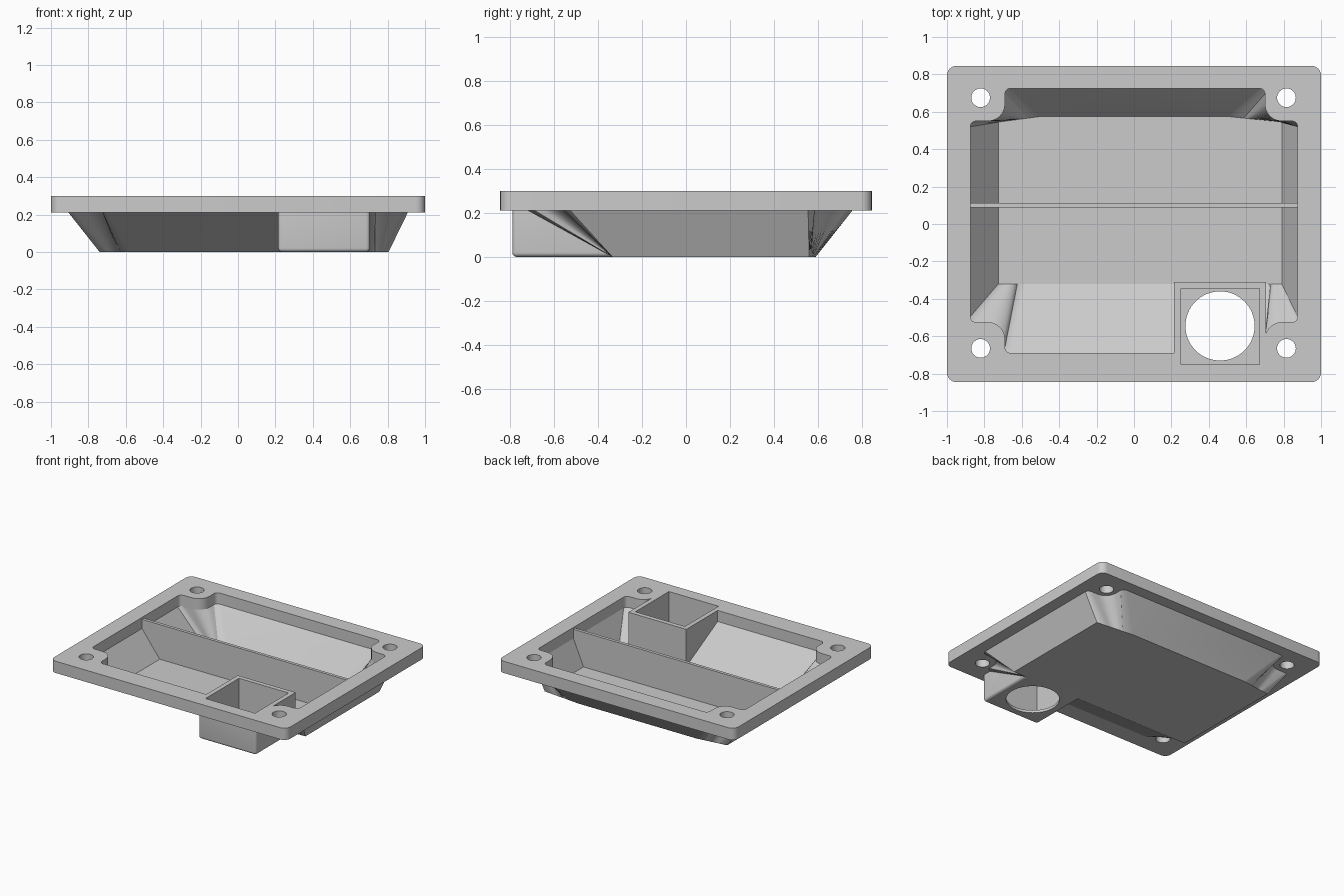
import bpy, bmesh, math
from mathutils import Vector

if "Cube" in bpy.data.objects:
    bpy.data.objects.remove(bpy.data.objects["Cube"])

metal = bpy.data.materials.new("grey_metal")
metal.diffuse_color = (0.6, 0.6, 0.6, 1)
metal.use_nodes = True
metal.node_tree.nodes["Principled BSDF"].inputs["Base Color"].default_value = metal.diffuse_color

FLANGE_Z, TOP_Z = 0.21, 0.30


def make(name, bm):
    bmesh.ops.recalc_face_normals(bm, faces=bm.faces)
    me = bpy.data.meshes.new(name)
    bm.to_mesh(me)
    bm.free()
    ob = bpy.data.objects.new(name, me)
    bpy.context.collection.objects.link(ob)
    me.materials.append(metal)
    return ob


def fillet(prev, p, nxt, r, n=7):
    """Points of a right-angle corner rounded with radius r."""
    p = Vector(p)
    a = (Vector(prev) - p).normalized()
    b = (Vector(nxt) - p).normalized()
    c = p + (a + b) * r
    pts = []
    for i in range(n):
        t = math.pi / 2 * i / (n - 1)
        pts.append(c - b * r * math.cos(t) - a * r * math.sin(t))
    return pts


def rounded(poly, radii):
    n = len(poly)
    return [fillet(poly[i - 1], poly[i], poly[(i + 1) % n], radii[i]) for i in range(n)]


def flat(groups):
    return [p for g in groups for p in g]


def prism(name, pts, z0, z1):
    bm = bmesh.new()
    lo = [bm.verts.new((p[0], p[1], z0)) for p in pts]
    hi = [bm.verts.new((p[0], p[1], z1)) for p in pts]
    bm.faces.new(lo[::-1])
    bm.faces.new(hi)
    for i in range(len(pts)):
        j = (i + 1) % len(pts)
        bm.faces.new((lo[i], lo[j], hi[j], hi[i]))
    return make(name, bm)


def rect(x0, x1, y0, y1):
    return [(x0, y0), (x1, y0), (x1, y1), (x0, y1)]


def circle(x, y, r, n=48):
    return [(x + r * math.cos(2 * math.pi * i / n), y + r * math.sin(2 * math.pi * i / n))
            for i in range(n)]


def boolean(ob, tool, op):
    mod = ob.modifiers.new(op.lower(), 'BOOLEAN')
    mod.operation, mod.solver, mod.object = op, 'EXACT', tool
    tool.hide_render = True
    tool.hide_set(True)


def bake(ob, tools=()):
    """Apply the cuts and shade smooth with sharp edges kept."""
    dg = bpy.context.evaluated_depsgraph_get()
    me = bpy.data.meshes.new_from_object(ob.evaluated_get(dg))
    ob.modifiers.clear()
    ob.data = me
    bpy.ops.object.select_all(action='DESELECT')
    ob.select_set(True)
    bpy.context.view_layer.objects.active = ob
    bpy.ops.object.shade_smooth_by_angle(angle=math.radians(25))


def opening(d=0.0):
    """Mouth outline with a rounded screw boss in every corner, grown by d."""
    xs, yf, yb = 0.875 + d, -0.69 - d, 0.725 + d
    yfs, ybs = -0.525 - d, 0.55 + d
    xl, xr = -0.69 - d, 0.70 + d
    poly = [(xr, yf), (xr, yfs), (xs, yfs), (xs, ybs), (xr, ybs), (xr, yb),
            (xl, yb), (xl, ybs), (-xs, ybs), (-xs, yfs), (xl, yfs), (xl, yf)]
    return flat(rounded(poly, [0.03, 0.09, 0.03] * 4))


def floor_outline(d=0.0):
    """Floor outline with one point for each mouth point."""
    xl, xr, yf, yb, ybs = -0.725 - d, 0.79 + d, -0.32 - d, 0.575 + d, 0.545 + d
    spans = [((0.70, yf), (xr, yf)), ((xr, ybs), (0.5, yb)),
             ((-0.5, yb), (xl, ybs)), ((xl, yf), (-0.58, yf))]
    return [Vector(a).lerp(Vector(b), i / 20) for a, b in spans for i in range(21)]


# Sloping tub: inner and outer shells lofted from mouth to floor
bm = bmesh.new()
rings = [[bm.verts.new((p[0], p[1], z)) for p in pts] for pts, z in (
    (floor_outline(0.015), 0), (opening(0.035), FLANGE_Z + 0.005),
    (opening(), FLANGE_Z + 0.005), (floor_outline(), 0.02))]
for a, b in zip(rings, rings[1:]):
    for i in range(len(a)):
        j = (i + 1) % len(a)
        bm.faces.new((a[i], a[j], b[j], b[i]))
bm.faces.new(rings[0])
bm.faces.new(rings[3])
tub = make("tub", bm)

# Square well that hangs below the front of the flange
bm = bmesh.new()
bmesh.ops.create_cube(bm, size=1)
for v in bm.verts:
    v.co = (0.46 + v.co.x * 0.49, -0.55 + v.co.y * 0.48, (v.co.z + 0.5) * TOP_Z)
edges = [e for e in bm.edges
         if all(v.co.z < 0.01 for v in e.verts) or all(v.co.y < -0.7 for v in e.verts)]
edges = [e for e in edges if not all(v.co.z > 0.2 for v in e.verts)
         and not all(v.co.y > -0.4 for v in e.verts)]
bmesh.ops.bevel(bm, geom=edges, offset=0.02, segments=4, profile=0.5, affect='EDGES')
well = make("well_body", bm)

# Flange plate with mouth, well, drain and screw holes
flange = prism("flange_and_well", flat(rounded(rect(-1, 1, -0.845, 0.845), [0.05] * 4)),
               FLANGE_Z, TOP_Z)
mouth = prism("mouth_cutter", opening(), 0.1, 0.5)
pit = prism("pit_cutter", rect(0.25, 0.67, -0.75, -0.345), 0.02, 0.5)
tub_pit = prism("tub_pit_cutter", rect(0.245, 0.675, -0.755, -0.34), -0.1, 0.5)
drain = prism("drain_cutter", circle(0.46, -0.545, 0.185, 64), -0.1, 0.1)
screws = [prism("screw_cutter", circle(x, y, 0.05, 32), 0.1, 0.5)
          for x in (-0.82, 0.815) for y in (-0.665, 0.675)]
boolean(flange, mouth, 'DIFFERENCE')
boolean(flange, well, 'UNION')
for cutter in [pit, drain] + screws:
    boolean(flange, cutter, 'DIFFERENCE')
boolean(tub, tub_pit, 'DIFFERENCE')
bake(flange)
bake(tub)
for ob in [mouth, well, pit, tub_pit, drain] + screws:
    bpy.data.objects.remove(ob)

# Baffle plate across the tub, following its sloping sides
bm = bmesh.new()
side = [(-0.73, 0.01), (0.80, 0.01), (0.88, FLANGE_Z), (0.88, 0.285),
        (-0.88, 0.285), (-0.88, FLANGE_Z)]
face = bm.faces.new([bm.verts.new((x, 0.088, z)) for x, z in side])
out = bmesh.ops.extrude_face_region(bm, geom=[face])
bmesh.ops.translate(bm, vec=(0, 0.024, 0),
                    verts=[v for v in out['geom'] if isinstance(v, bmesh.types.BMVert)])
make("baffle", bm)
